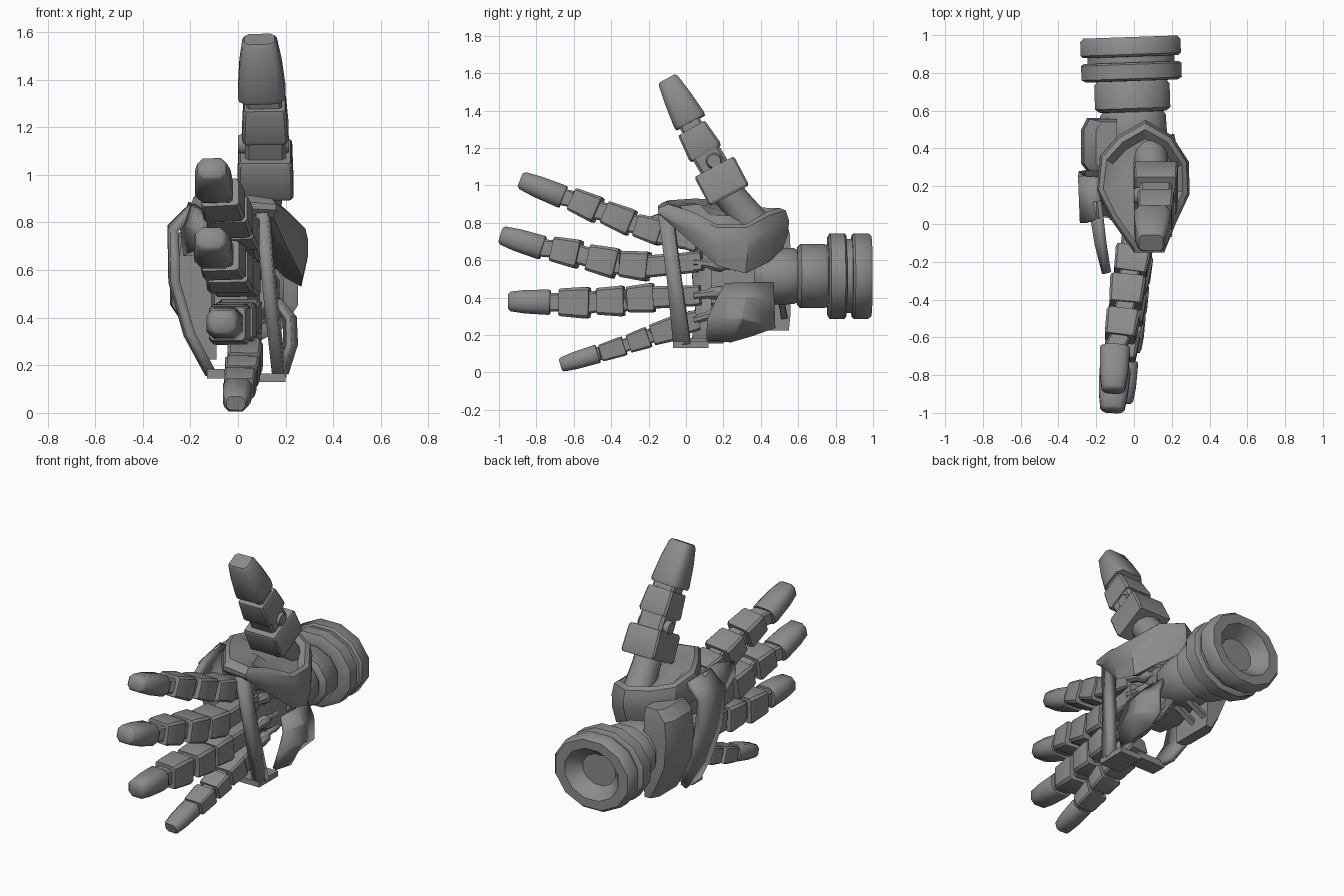
import bpy, bmesh, math
from mathutils import Vector, Matrix

grey = bpy.data.materials.new("graphite_grey")
grey.diffuse_color = (0.26, 0.26, 0.26, 1)


def finish(name, bm, smooth=30):
    bmesh.ops.recalc_face_normals(bm, faces=bm.faces[:])
    me = bpy.data.meshes.new(name)
    bm.to_mesh(me)
    bm.free()
    ob = bpy.data.objects.new(name, me)
    bpy.context.collection.objects.link(ob)
    me.materials.append(grey)
    bpy.ops.object.select_all(action='DESELECT')
    ob.select_set(True)
    bpy.context.view_layer.objects.active = ob
    bpy.ops.object.shade_smooth_by_angle(angle=math.radians(smooth))
    return ob


def skin(name, rings, cap=True, smooth=30):
    """Bridge closed rings of points."""
    bm = bmesh.new()
    vs = [[bm.verts.new(p) for p in r] for r in rings]
    n = len(rings[0])
    for a, b in zip(vs, vs[1:]):
        for i in range(n):
            j = (i + 1) % n
            bm.faces.new((a[i], a[j], b[j], b[i]))
    if cap:
        bm.faces.new(vs[0])
        bm.faces.new(vs[-1])
    return finish(name, bm, smooth)


def segment(name, p0, p1, sections, chamfer=0.2, smooth=30):
    """Chamfered block along p0-p1; sections are (t, width, height)."""
    p0, p1 = Vector(p0), Vector(p1)
    d = (p1 - p0).normalized()
    side = (Vector((1, 0, 0)) - d * d.x).normalized()
    up = d.cross(side)
    rings = []
    for t, w, h in sections:
        c, w, h = p0.lerp(p1, t), w / 2, h / 2
        k = chamfer * min(w, h)
        sq = [(w, h - k), (w - k, h), (k - w, h), (-w, h - k),
              (-w, k - h), (k - w, -h), (w - k, -h), (w, k - h)]
        rings.append([c + side * a + up * b for a, b in sq])
    return skin(name, rings, smooth=smooth)


def rod(name, p0, p1, profile, n=12):
    """Turned part along p0-p1; profile is (t, radius)."""
    p0, p1 = Vector(p0), Vector(p1)
    q = (p1 - p0).to_track_quat('Z', 'Y')
    rings = [[p0.lerp(p1, t) + q @ Vector((r * math.cos(a), r * math.sin(a), 0))
              for a in (2 * math.pi * (i + .5) / n for i in range(n))] for t, r in profile]
    return skin(name, rings, smooth=40)


def box(name, x, y, z):
    return skin(name, [[(a, y[0], z[0]), (a, y[1], z[0]), (a, y[1], z[1]), (a, y[0], z[1])] for a in x])


def plate(name, rows, t):
    """Bent sheet from rows of points with thickness."""
    bm = bmesh.new()
    vs = [[bm.verts.new(p) for p in r] for r in rows]
    for a, b in zip(vs, vs[1:]):
        for i in range(len(a) - 1):
            bm.faces.new((a[i], a[i + 1], b[i + 1], b[i]))
    ob = finish(name, bm, 12)
    m = ob.modifiers.new("thickness", 'SOLIDIFY')
    m.thickness, m.offset = t, 0
    return ob


TIP = [(0, .62, .6), (.06, .78, .78), (.4, .93, .93), (.95, 1, 1), (1, .93, .93)]
BONE = [(0, .90, .88), (.08, .94, .93), (.88, 1.02, 1.06), (1, .95, 1)]


def sized(shape, w, h):
    return [(t, a * w, b * h) for t, a, b in shape]


# Fingers: tip, middle and lower segment, then knuckle; each (start, end, height)
fingers = {
    "index": (.16, [(-.11, -.885, 1.03, -.10, -.655, .937, .125),
                    (-.075, -.605, .925, -.055, -.47, .866, .138),
                    (-.045, -.43, .856, -.03, -.29, .797, .138),
                    (-.02, -.26, .785, 0, -.13, .745, .135)], .70),
    "middle": (.165, [(-.115, -.99, .735, -.10, -.765, .665, .13),
                      (-.075, -.71, .66, -.055, -.57, .63, .145),
                      (-.045, -.52, .615, -.03, -.37, .58, .155),
                      (-.02, -.345, .58, 0, -.2, .565, .15)], .59),
    "ring": (.155, [(-.065, -.95, .38, -.055, -.725, .375, .135),
                    (-.045, -.675, .375, -.03, -.515, .372, .16),
                    (-.02, -.475, .38, -.01, -.33, .382, .155),
                    (0, -.31, .39, .01, -.17, .40, .15)], .41),
    "little": (.125, [(-.01, -.67, .04, 0, -.47, .10, .1),
                      (.005, -.455, .103, .01, -.33, .143, .1),
                      (.015, -.305, .153, .02, -.2, .19, .108),
                      (.025, -.18, .20, .03, -.05, .24, .125)], .28),
}
for f, (w, segs, zk) in fingers.items():
    for i, (x0, y0, z0, x1, y1, z1, h) in enumerate(segs):
        segment(f"{f}_finger_segment_{i + 1}", (x0, y0, z0), (x1, y1, z1),
                sized(BONE if i else TIP, w * (1 + .08 * min(i, 2)), h),
                .18 if i else .5, 30 if i else 50)
        # narrow hinge link to the next part
        nx = segs[i + 1][:3] if i < 3 else (.03, .02, zk)
        a, b = Vector((x1, y1, z1)), Vector(nx)
        d = (b - a) * .3
        segment(f"{f}_finger_link_{i + 1}", a - d, b + d, [(0, w * .65, h * .72), (1, w * .65, h * .72)])
    # knuckle block and palm rod with bulged couplings
    k = segs[3]
    segment(f"{f}_knuckle_block", (k[3], k[4] - .02, k[5]), (.02, .06, zk),
            [(0, .15, .12), (1, .13, .11)])
    rod(f"{f}_palm_rod", (.07, .04, zk), (.05, .42, .5 + (zk - .5) * .5),
        [(0, .025), (.2, .025), (.26, .036), (.4, .036), (.46, .02), (.55, .02), (.6, .032),
         (.75, .032), (.8, .022), (1, .022)], 8)

# Thumb
segment("thumb_tip", (.09, -.10, 1.57), (.10, .025, 1.335),
        [(0, .125, .095), (.06, .145, .115), (.45, .178, .15), (.93, .2, .18), (1, .19, .17)], .35, 50)
segment("thumb_link_upper", (.105, 0, 1.37), (.115, .06, 1.26), [(0, .15, .12), (1, .15, .12)])
segment("thumb_middle", (.112, .03, 1.305), (.115, .107, 1.17), sized(BONE, .19, .18), .12)
segment("thumb_link_lower", (.115, .09, 1.2), (.115, .18, 1.05), [(0, .17, .16), (1, .17, .16)])
rod("thumb_hinge", (0, .15, 1.13), (.215, .15, 1.13), [(0, .035), (.08, .045), (.92, .045), (1, .035)])
segment("thumb_lower", (.115, .15, 1.1), (.115, .232, .945),
        [(0, .21, .225), (.08, .225, .24), (.92, .235, .24), (1, .22, .225)], .08)
rod("thumb_root", (.11, .20, .99), (.08, .40, .74), [(0, .085), (.3, .085), (.8, .095), (1, .10)])

# Flared cuff around the thumb root: x, y, rim height, lower edge height
outline = [(.06, .55, .88, .66), (.20, .47, .86, .59), (.29, .33, .79, .53), (.295, .16, .79, .57),
           (.22, 0, .86, .70), (.16, -.15, .90, .82), (0, -.15, .92, .82), (-.12, .02, .93, .76),
           (-.20, .18, .92, .72), (-.18, .36, .89, .68), (-.08, .47, .88, .66)]


def cuff_ring(scale, height):
    return [(.05 + (x - .05) * scale, .22 + (y - .22) * scale, height(zr, zb)) for x, y, zr, zb in outline]


# the front of the cuff is a closed deck, the rear is a shallow hollow
skin("thumb_cuff", [cuff_ring(.4, lambda r, b: .84 if r < .895 else .90),
                    cuff_ring(.7, lambda r, b: r - .04 if r < .895 else r - .01),
                    cuff_ring(.85, lambda r, b: r), cuff_ring(.95, lambda r, b: r - .015),
                    cuff_ring(1, lambda r, b: r * .7 + b * .3), cuff_ring(.995, lambda r, b: r * .4 + b * .6),
                    cuff_ring(.9, lambda r, b: b), cuff_ring(.6, lambda r, b: b + .04)])

# Palm core and knuckle bar across the palm
segment("palm_core", (-.03, .14, .51), (0, .46, .51), [(0, .14, .32), (.5, .2, .36), (1, .2, .25)], .3)
plate("knuckle_bar", [[(.10, -.145, .84), (.11, -.07, .85)], [(.13, -.10, .5), (.14, -.025, .5)],
                      [(.17, -.065, .14), (.18, .025, .15)]], .05)
box("bar_foot", (.05, .20), (-.07, .12), (.13, .165))
box("foot_brace", (-.13, .06), (.02, .12), (.145, .185))

# Palm heel guard
plate("heel_guard", [[(.16, .21, .47), (.17, .33, .475), (.16, .465, .475)],
                     [(.21, .17, .40), (.235, .32, .40), (.20, .47, .38)],
                     [(.215, .115, .29), (.24, .30, .29), (.20, .475, .24)],
                     [(.18, .11, .175), (.20, .24, .165), (.17, .35, .20)]], .025)
for y in (.43, .53):
    segment("heel_bracket", (-.14, y, .27), (.02, y - .02, .38), [(0, .03, .035), (1, .03, .035)])

# Back of the hand: vertical plate, rounded housing, index guard
plate("back_plate", [[(-.18, .03, .87), (-.185, .25, .87)], [(-.268, .005, .77), (-.278, .255, .78)],
                     [(-.263, .03, .55), (-.273, .28, .55)], [(-.20, .05, .33), (-.21, .29, .33)],
                     [(-.11, .03, .165), (-.12, .20, .165)]], .04)
skin("back_housing", [[(-.09, .28, z), (xo + .03, .28, z), (xo, .32, z), (xo, .5, z),
                       (xo + .03, y1, z), (-.09, y1, z)]
                      for z, xo, y1 in ((.225, -.16, .55), (.32, -.21, .56), (.45, -.265, .56),
                                        (.62, -.28, .56), (.74, -.265, .555), (.80, -.2, .54))])
plate("index_guard", [[(-.19, .12, .88), (-.165, -.10, .86), (-.14, -.26, .80)],
                      [(-.225, .12, .78), (-.19, -.10, .78), (-.15, -.26, .76)],
                      [(-.21, .12, .66), (-.185, -.10, .68), (-.15, -.26, .72)]], .04)

# Wrist: neck, sleeve and grooved end ring with a recessed socket
wrist = rod("wrist", (0, .36, .515), (0, .99, .515),
            [(0, .12), (.06, .145), (.2, .158), (.34, .155), (.37, .145), (.375, .16), (.40, .178),
             (.6, .178), (.63, .165), (.631, .215), (.65, .237), (.77, .237), (.785, .225),
             (.786, .205), (.835, .205), (.836, .225), (.855, .237), (.97, .237), (1, .222),
             (1, .165), (.87, .10)], 12)
wrist.data.transform(Matrix.Translation((-.003, .5, 0)) @ Matrix.Rotation(math.radians(2), 4, 'Z')
                     @ Matrix.Diagonal((1.16, 1, 1, 1)) @ Matrix.Translation((0, -.5, 0)))
